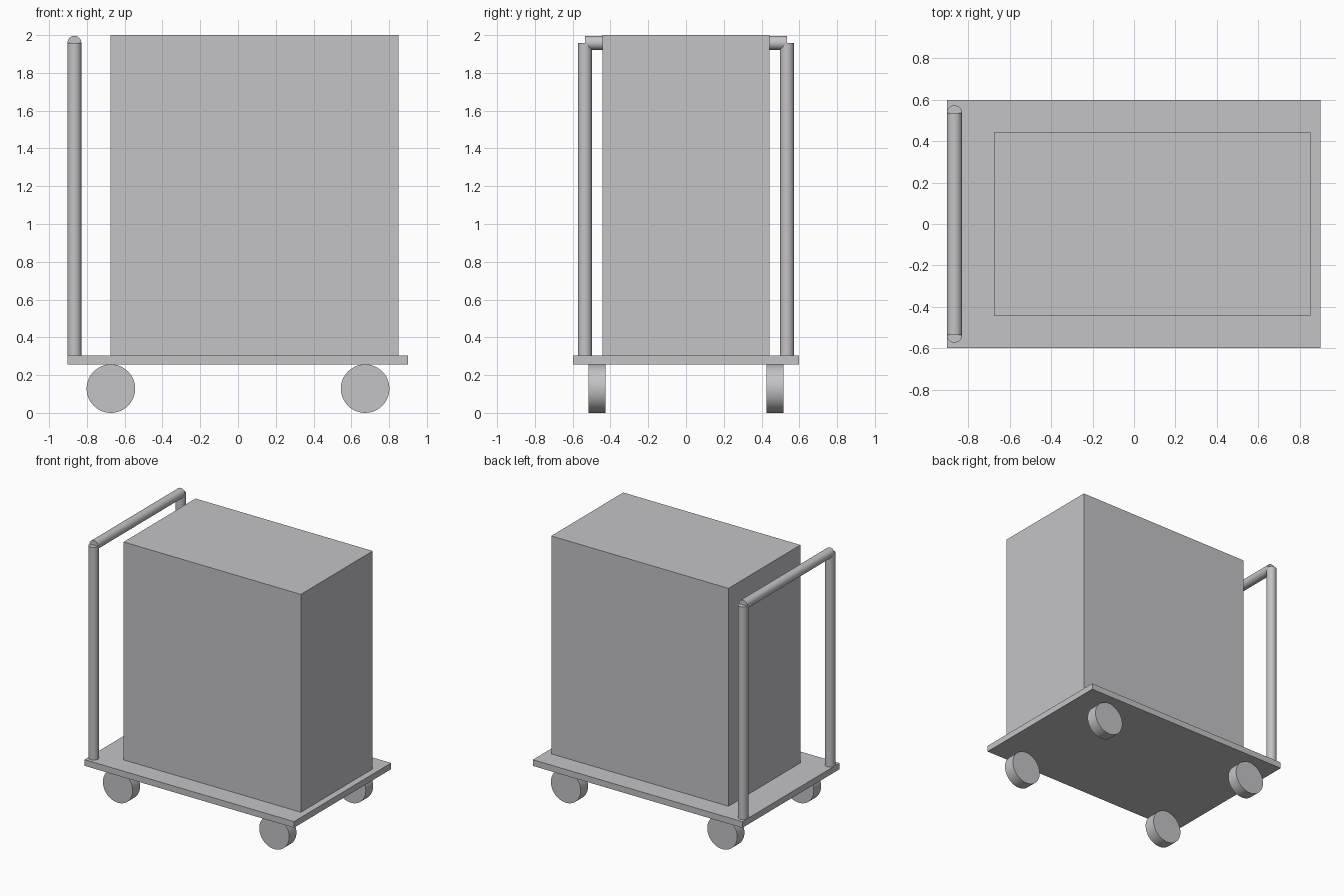
import bpy
import math

if "Cube" in bpy.data.objects:
    bpy.data.objects.remove(bpy.data.objects["Cube"], do_unlink=True)

# Single plain grey finish
GREY = (0.55, 0.55, 0.57, 1.0)
grey = bpy.data.materials.new("plain_grey")
grey.use_nodes = True
grey.diffuse_color = GREY
grey.node_tree.nodes["Principled BSDF"].inputs["Base Color"].default_value = GREY


def finish(name):
    obj = bpy.context.object
    obj.name = name
    obj.data.materials.append(grey)
    return obj


def block(name, low, high):
    """Box between two opposite corners."""
    centre = [(a + b) / 2 for a, b in zip(low, high)]
    bpy.ops.mesh.primitive_cube_add(size=1, location=centre)
    obj = finish(name)
    obj.scale = [b - a for a, b in zip(low, high)]
    bpy.ops.object.transform_apply(location=False, rotation=False, scale=True)
    return obj


def rod(name, radius, length, centre, along_y=False):
    """Smooth cylinder along z, or along y."""
    tilt = math.pi / 2 if along_y else 0
    bpy.ops.mesh.primitive_cylinder_add(vertices=48, radius=radius, depth=length,
                                        location=centre, rotation=(tilt, 0, 0))
    obj = finish(name)
    bpy.ops.object.shade_smooth_by_angle(angle=math.radians(30))
    return obj


# Platform and the load on it
DECK_BOTTOM, DECK_TOP = 0.257, 0.305
block("platform", (-0.903, -0.597, DECK_BOTTOM), (0.9, 0.597, DECK_TOP))
block("cargo_box", (-0.675, -0.442, DECK_TOP), (0.85, 0.442, 2.0))

# Push handle: two posts and a crossbar ending on the post axes
HANDLE_X, POST_Y, BAR_Z, TUBE_R = -0.866, 0.535, 1.959, 0.037
for label, side in (("left", 1), ("right", -1)):
    # the handle stands at -x, so its posts are named by front and back
    place = "back" if side > 0 else "front"
    rod(f"{place}_handle_post", TUBE_R, BAR_Z - DECK_TOP,
        (HANDLE_X, side * POST_Y, (BAR_Z + DECK_TOP) / 2))
rod("handle_crossbar", TUBE_R, 2 * POST_Y, (HANDLE_X, 0, BAR_Z), along_y=True)

# Four wheels
WHEEL_R = DECK_BOTTOM / 2
for end, x in (("left", 0.673), ("right", -0.673)):
    for place, y in (("front", -0.471), ("back", 0.471)):
        rod(f"{place}_{end}_wheel", WHEEL_R, 0.09, (x, y, WHEEL_R), along_y=True)
